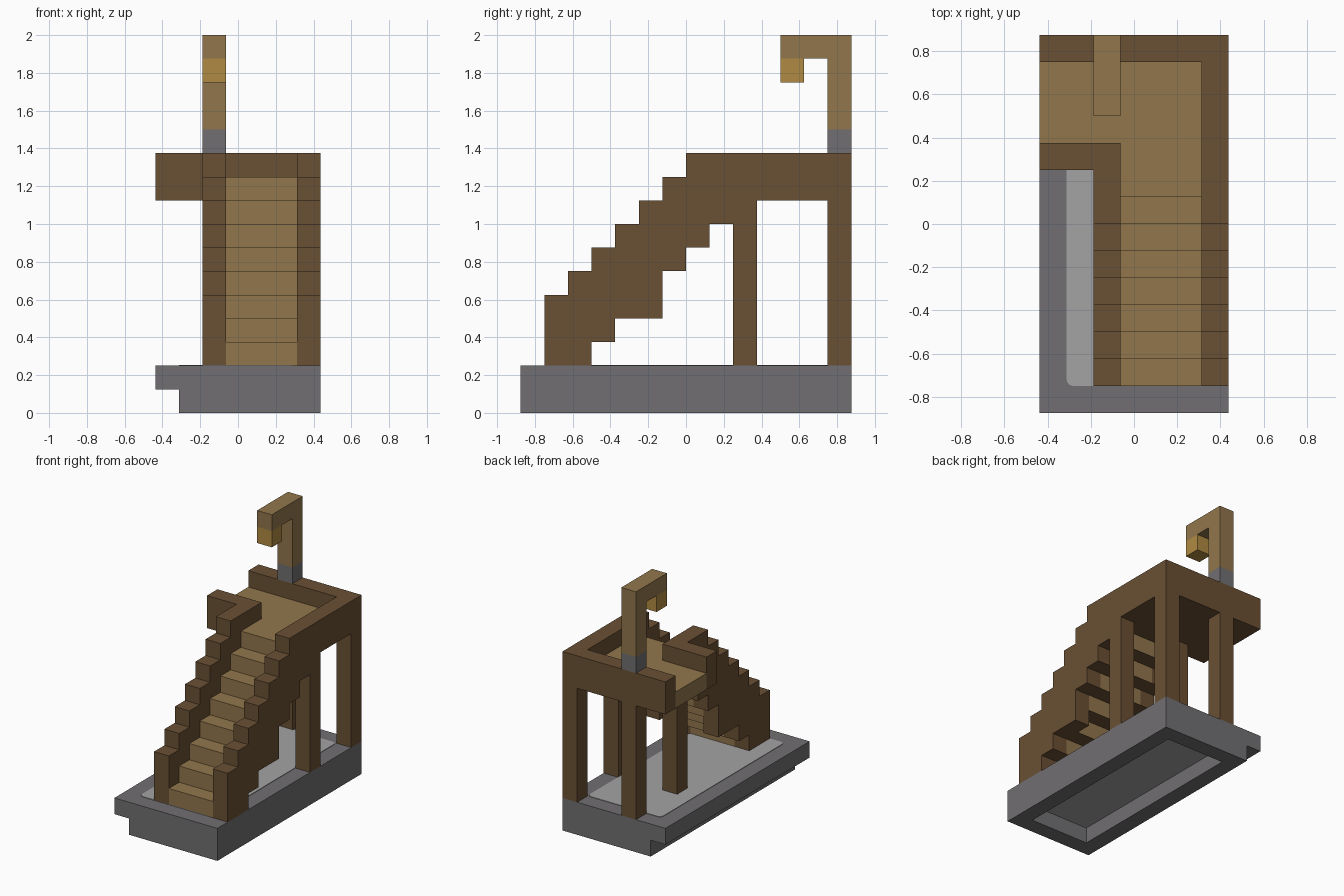
import bpy
import bmesh

cube = bpy.data.objects.get("Cube")
if cube:
    bpy.data.objects.remove(cube, do_unlink=True)

U = 0.125  # grid unit


def material(name, hex_code):
    rgb = [int(hex_code[i:i + 2], 16) / 255 for i in (0, 2, 4)]
    lin = [c / 12.92 if c <= 0.04045 else ((c + 0.055) / 1.055) ** 2.4 for c in rgb]
    mat = bpy.data.materials.new(name)
    mat.use_nodes = True
    mat.diffuse_color = (*lin, 1)
    mat.node_tree.nodes["Principled BSDF"].inputs["Base Color"].default_value = (*lin, 1)
    return mat


dark_wood = material("dark wood", "6A5034")
light_wood = material("light wood", "91764C")
dark_stone = material("dark stone", "716F72")
light_stone = material("light stone", "A4A4A4")
lamp_gold = material("lamp gold", "B08A42")


def extrude(name, profile, x0, x1, mat, under=None, round_corners=0):
    """Extrude a (y, z) profile along x; downward faces may get their own colour."""
    bm = bmesh.new()
    face = bm.faces.new([bm.verts.new((x0 * U, y * U, z * U)) for y, z in profile])
    res = bmesh.ops.extrude_face_region(bm, geom=[face])
    moved = [v for v in res["geom"] if isinstance(v, bmesh.types.BMVert)]
    bmesh.ops.translate(bm, verts=moved, vec=((x1 - x0) * U, 0, 0))
    if round_corners:
        upright = [e for e in bm.edges
                   if (e.verts[0].co - e.verts[1].co).xy.length < 1e-6]
        bmesh.ops.bevel(bm, geom=upright, offset=round_corners, segments=3,
                        profile=0.5, affect='EDGES')
    bmesh.ops.recalc_face_normals(bm, faces=bm.faces)
    bm.normal_update()
    if under:
        for f in bm.faces:
            f.material_index = int(f.normal.z < -0.5)
    mesh = bpy.data.meshes.new(name)
    bm.to_mesh(mesh)
    bm.free()
    mesh.materials.append(mat)
    if under:
        mesh.materials.append(under)
    obj = bpy.data.objects.new(name, mesh)
    bpy.context.collection.objects.link(obj)
    return obj


def box(name, x, y, z, mat, **options):
    corners = [(y[0], z[0]), (y[1], z[0]), (y[1], z[1]), (y[0], z[1])]
    return extrude(name, corners, x[0], x[1], mat, **options)


def stair_line(y0, z0, count):
    """Rising steps, one unit each, from the foot of the first riser."""
    pts = []
    for i in range(count):
        pts += [(y0 + i, z0 + i), (y0 + i + 1, z0 + i)]
    return pts


# Stone base: overhanging slab on a hollow skirt
box("base_slab", (-3.5, 3.5), (-7, 7), (1, 2), dark_stone)
box("skirt_front", (-2.5, 3.5), (-7, -6), (0, 1), dark_stone)
box("skirt_back", (-2.5, 3.5), (6, 7), (0, 1), dark_stone)
box("skirt_right", (-2.5, -1.5), (-6, 6), (0, 1), dark_stone)
box("skirt_left", (2.5, 3.5), (-6, 6), (0, 1), dark_stone)
box("paving", (-2.5, 2.5), (-6, 6), (2, 2.03), light_stone, round_corners=0.03)
box("base_underside", (-1.5, 2.5), (-6, 6), (0.97, 1), light_stone)

# Stepped side walls: underside with front leg, then the stepped top
underside = [(-6, 2), (-4, 2), (-4, 3), (-3, 3), (-3, 4), (-1, 4), (-1, 6),
             (0, 6), (0, 7), (1, 7), (1, 8), (2, 8), (2, 2), (3, 2)]
wall_top = [(0, 11)] + stair_line(-6, 5, 6)[::-1]
extrude("left_side_wall", underside + [(3, 9), (6, 9), (6, 2), (7, 2), (7, 11)] + wall_top,
        2.5, 3.5, dark_wood)
extrude("right_side_wall", underside + [(3, 11)] + wall_top, -1.5, -0.5, dark_wood)

# Treads running up into the landing floor
tread_under = [(-6, 2), (-4, 2)] + stair_line(-4, 3, 6) + [(2, 9), (6, 9), (6, 10), (1, 10)]
extrude("stairs", tread_under + stair_line(-6, 3, 7)[::-1], -0.5, 2.5,
        light_wood, under=dark_wood)
box("landing_floor", (-3.5, -0.5), (3, 6), (9, 10), light_wood, under=dark_wood)

# Landing walls and remaining back leg
box("landing_front_wall", (-3.5, -1.5), (2, 3), (9, 11), dark_wood)
box("landing_back_wall", (-3.5, 2.5), (6, 7), (9, 11), dark_wood)
box("back_leg", (-1.5, -0.5), (6, 7), (2, 9), dark_wood)

# Lamp post with hanging lamp
box("post_foot", (-1.5, -0.5), (6, 7), (11, 12), dark_stone)
extrude("lamp_post", [(6, 12), (7, 12), (7, 16), (4, 16), (4, 15), (6, 15)],
        -1.5, -0.5, light_wood)
box("lamp", (-1.5, -0.5), (4, 5), (14, 15), lamp_gold)
